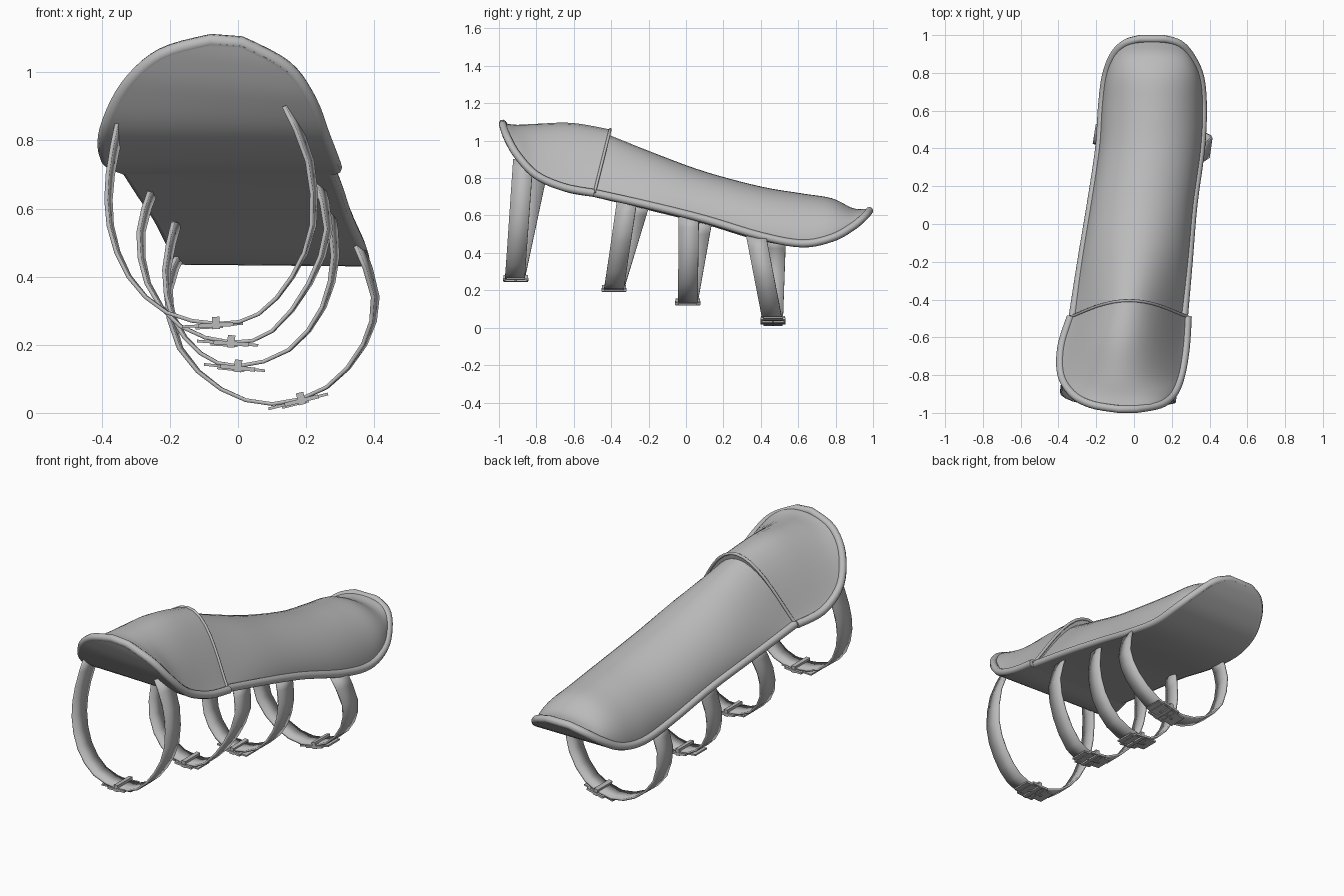
import bpy, bmesh
from math import sin, cos, pi, radians
from mathutils import Matrix, Vector

cube = bpy.data.objects.get("Cube")
if cube:
    bpy.data.objects.remove(cube, do_unlink=True)

grey = bpy.data.materials.new("plain_grey")
grey.use_nodes = True
grey.diffuse_color = (.5, .5, .5, 1)
grey.node_tree.nodes["Principled BSDF"].inputs["Base Color"].default_value = (.5, .5, .5, 1)


def finish(name, bm, angle=50):
    """Turn a bmesh into a shaded, coloured object."""
    bmesh.ops.recalc_face_normals(bm, faces=bm.faces)
    mesh = bpy.data.meshes.new(name)
    bm.to_mesh(mesh)
    bm.free()
    mesh.materials.append(grey)
    obj = bpy.data.objects.new(name, mesh)
    bpy.context.collection.objects.link(obj)
    bpy.ops.object.select_all(action='DESELECT')
    obj.select_set(True)
    bpy.context.view_layer.objects.active = obj
    bpy.ops.object.shade_smooth_by_angle(angle=radians(angle))
    return obj


def spline(points, steps):
    """Catmull-Rom interpolation of tuples of any length."""
    pts = [points[0], *points, points[-1]]
    out = []
    for a, b, c, d in zip(pts, pts[1:], pts[2:], pts[3:]):
        for s in range(steps):
            t = s / steps
            out.append([q + .5 * t * (r - p + t * (2 * p - 5 * q + 4 * r - w + t * (3 * (q - r) + w - p)))
                        for p, q, r, w in zip(a, b, c, d)])
    out.append(list(points[-1]))
    return out


def tube(name, path, radius, sides=8):
    """Round piping along an open path."""
    bm = bmesh.new()
    rings = []
    for i, p in enumerate(path):
        tangent = (path[min(i + 1, len(path) - 1)] - path[max(i - 1, 0)]).normalized()
        if i == 0:
            normal = tangent.orthogonal().normalized()
        normal = (normal - tangent * normal.dot(tangent)).normalized()
        side = tangent.cross(normal)
        rings.append([bm.verts.new(p + radius * (normal * cos(2 * pi * k / sides) + side * sin(2 * pi * k / sides)))
                      for k in range(sides)])
    skin(bm, rings)
    finish(name, bm)


def skin(bm, rings):
    """Bridge closed rings and cap both ends."""
    n = len(rings[0])
    for r, s in zip(rings, rings[1:]):
        for k in range(n):
            bm.faces.new((r[k], r[(k + 1) % n], s[(k + 1) % n], s[k]))
    bm.faces.new(rings[0])
    bm.faces.new(rings[-1])


def shell(name, stations, arch=24, flat=8):
    """Arched pad with a straight padded underside; returns rim lines and last arch."""
    bm = bmesh.new()
    arches, rings = [], []
    for y, xl, xr, zl, zr, ridge, lean, power in spline(stations, 5):
        top = []
        for k in range(arch + 1):
            a = pi * k / arch
            f = (1 - cos(a)) / 2
            base = zl + (zr - zl) * f
            h = max(sin(a), 0) ** power
            top.append(Vector((xl + (xr - xl) * f, y + lean * h, base + (ridge - base) * h)))
        arches.append(top)
    for i, top in enumerate(arches):
        # The underside is pushed out square to the rim by the piping radius
        before, after = arches[max(i - 1, 0)], arches[min(i + 1, len(arches) - 1)]
        run = after[0] + after[-1] - before[0] - before[-1]
        out = Vector((0, run.z, -run.y)).normalized() * .02
        under = [top[-1].lerp(top[0], k / flat) + out for k in range(flat + 1)]
        rings.append([bm.verts.new(p) for p in top + under])
    skin(bm, rings)
    finish(name, bm)
    return [t[0] for t in arches], [t[-1] for t in arches], arches[-1]


# Stations: y, right edge x, left edge x, right edge z, left edge z, ridge z, lean, peakedness
knee = [(-.98, -.08, .01, 1.092, 1.085, 1.095, 0, 1.2),
        (-.955, -.225, .14, 1.05, 1.015, 1.09, 0, 1.4),
        (-.9, -.325, .21, .96, .92, 1.085, 0, 1.7),
        (-.8, -.385, .25, .835, .815, 1.09, 0, 2.1),
        (-.65, -.385, .275, .75, .75, 1.095, .04, 2.5),
        (-.49, -.335, .285, .72, .72, 1.06, .085, 2.5)]
shin = [(-.49, -.325, .265, .72, .72, 1.03, .08, 2.4),
        (-.2, -.28, .29, .65, .655, .93, .04, 1.5),
        (.1, -.23, .315, .575, .58, .835, 0, 1.15),
        (.4, -.185, .355, .485, .49, .755, 0, 1.05),
        (.62, -.17, .365, .455, .45, .718, 0, 1.05),
        (.78, -.15, .35, .48, .48, .692, 0, 1.05),
        (.89, -.11, .3, .54, .54, .64, 0, 1.05),
        (.955, -.05, .24, .595, .595, .635, 0, 1.05),
        (.98, .03, .16, .625, .625, .64, 0, 1.05)]

# Knee pad, shin pad and their piping
left, right, seam = shell("knee_pad", knee)
tube("knee_piping", left[::-1] + right, .021)
tube("knee_seam_piping", seam, .008)
left, right, seam = shell("shin_pad", shin)
tube("shin_piping", left + right[::-1], .021)


def strap(name, points, y_right, y_low, y_left):
    """Flat band hanging in a loop below the pad, its sides turned along the pad."""
    path = spline(points, 2)
    low = min(range(len(path)), key=lambda i: path[i][1])
    z_low = path[low][1]
    bm = bmesh.new()
    rows = []
    for i, (x, z) in enumerate(path):
        end_z, end_y = (path[0][1], y_right) if i < low else (path[-1][1], y_left)
        rise = (z - z_low) / (end_z - z_low)
        y = y_low + (end_y - y_low) * rise
        rows.append([bm.verts.new((x + s * .011 * rise, y + s * .053, z)) for s in (-1, 1)])
    for a, b in zip(rows, rows[1:]):
        bm.faces.new((a[0], a[1], b[1], b[0]))
    obj = finish(name, bm)
    mod = obj.modifiers.new("thickness", 'SOLIDIFY')
    mod.thickness = .011
    mod.offset = 0


def buckle(name, x, y, z, tilt):
    """Frame, keeper, prong and overlapping strap end."""
    bm = bmesh.new()
    place = Matrix.Translation((x, y, z)) @ Matrix.Rotation(-radians(tilt), 4, 'Y')
    parts = [((s * .045, 0, -.006), (.012, .135, .012)) for s in (-1, 1)]
    parts += [((0, s * .062, -.006), (.1, .012, .012)) for s in (-1, 1)]
    parts += [((0, 0, 0), (.022, .13, .036)),
              ((-.02, 0, -.012), (.08, .012, .008)),
              ((-.01, 0, -.006), (.18, .1, .008))]
    for centre, size in parts:
        bmesh.ops.create_cube(bm, size=1, matrix=place @ Matrix.Translation(centre) @ Matrix.Diagonal((*size, 1)))
    finish(name, bm, 30)


# Straps: loop path in x and z, then y at right end, bottom and left end
strap("knee_strap", [(-.345, .85), (-.375, .7), (-.375, .55), (-.32, .4), (-.21, .295), (-.06, .262),
                     (.06, .29), (.16, .4), (.22, .55), (.21, .74), (.145, .9)], -.79, -.915, -.87)
strap("upper_shin_strap", [(-.25, .65), (-.285, .53), (-.265, .38), (-.17, .255), (-.02, .207),
                           (.1, .24), (.21, .38), (.265, .54), (.235, .68)], -.25, -.385, -.315)
strap("middle_shin_strap", [(-.18, .56), (-.21, .42), (-.19, .28), (-.11, .175), (0, .137),
                            (.15, .185), (.25, .31), (.285, .46), (.27, .59)], .085, .01, .015)
strap("lower_shin_strap", [(-.165, .47), (-.205, .36), (-.17, .19), (-.05, .07), (.1, .026),
                           (.26, .075), (.37, .2), (.403, .34), (.355, .49)], .48, .465, .375)

buckle("knee_buckle", -.065, -.91, .264, 3)
buckle("upper_shin_buckle", -.02, -.385, .21, -4)
buckle("middle_shin_buckle", 0, .01, .138, -6)
buckle("lower_shin_buckle", .185, .465, .042, 14)
